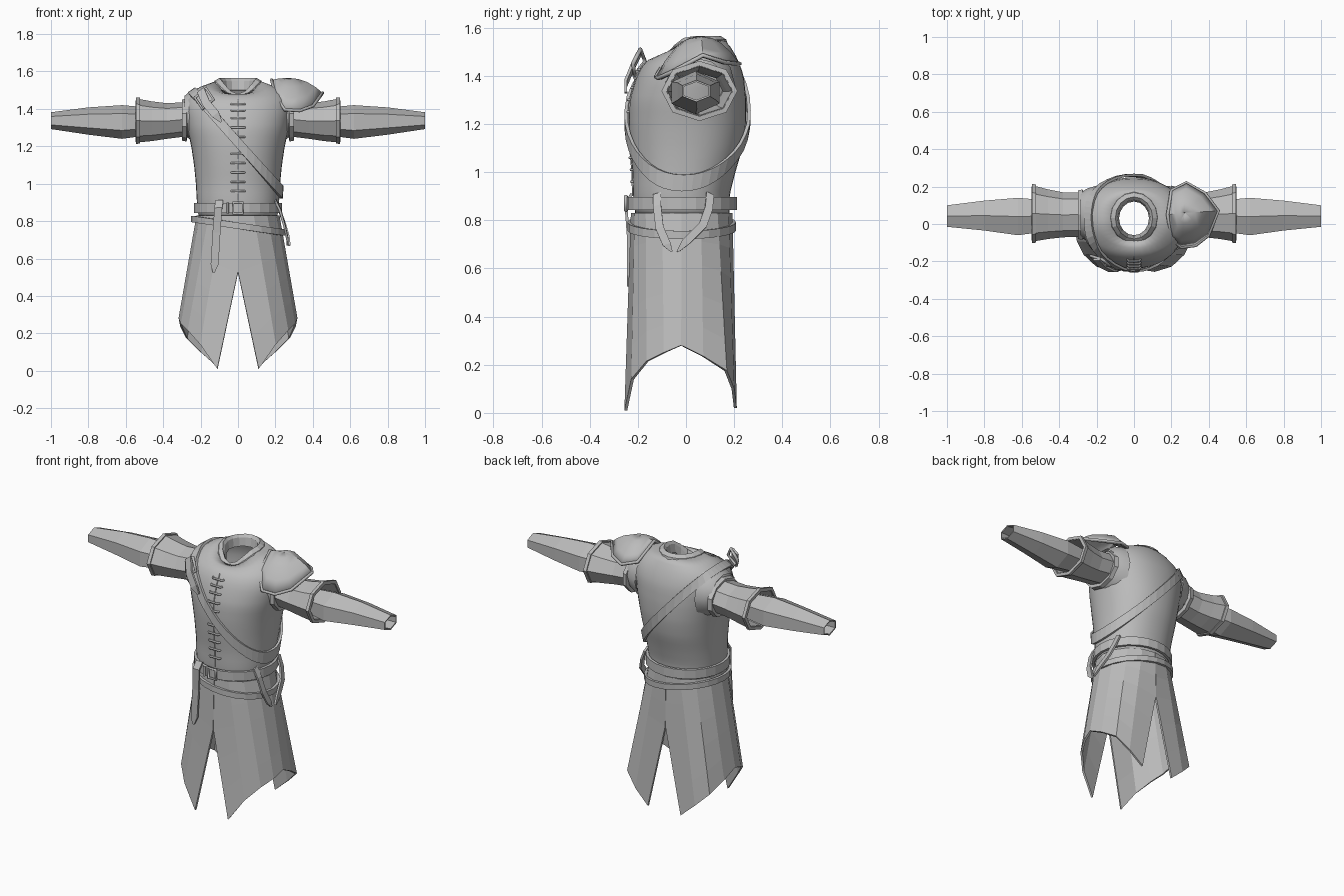
import bpy, math
from mathutils import Vector

cube = bpy.data.objects.get("Cube")
if cube:
    bpy.data.objects.remove(cube)

mat = bpy.data.materials.new("plain grey")
mat.use_nodes = True
GREY = (0.5, 0.5, 0.5, 1)
mat.diffuse_color = GREY
mat.node_tree.nodes["Principled BSDF"].inputs["Base Color"].default_value = GREY


def build(name, verts, faces, thick=0.0, smooth=None, offset=-1):
    me = bpy.data.meshes.new(name)
    me.from_pydata([tuple(v) for v in verts], [], faces)
    me.materials.append(mat)
    ob = bpy.data.objects.new(name, me)
    bpy.context.collection.objects.link(ob)
    bpy.ops.object.select_all(action='DESELECT')
    bpy.context.view_layer.objects.active = ob
    ob.select_set(True)
    bpy.ops.object.mode_set(mode='EDIT')
    bpy.ops.mesh.select_all(action='SELECT')
    bpy.ops.mesh.normals_make_consistent(inside=False)
    bpy.ops.object.mode_set(mode='OBJECT')
    if smooth:
        bpy.ops.object.shade_smooth_by_angle(angle=math.radians(smooth))
    if thick:
        mod = ob.modifiers.new("thickness", 'SOLIDIFY')
        mod.thickness, mod.offset = thick, offset
    return ob


def grid(name, rows, closed=True, **kw):
    """Skin a list of equally long rows of points."""
    n = len(rows[0])
    faces = [(r * n + i, r * n + (i + 1) % n, (r + 1) * n + (i + 1) % n, (r + 1) * n + i)
             for r in range(len(rows) - 1) for i in range(n if closed else n - 1)]
    return build(name, [p for row in rows for p in row], faces, **kw)


def ribbon(name, pts, side, width, thick=0.012):
    """Flat strap along a path, narrowing to a blunt tip."""
    side = Vector(side).normalized() * width / 2
    rows = []
    for i, p in enumerate(pts):
        k = 0.25 if i == len(pts) - 1 else 1
        rows.append([Vector(p) - side * k, Vector(p) + side * k])
    return grid(name, rows, closed=False, thick=thick, offset=0)


def tube(name, pts, radius, cyclic=False):
    cu = bpy.data.curves.new(name, 'CURVE')
    cu.dimensions = '3D'
    cu.bevel_depth, cu.bevel_resolution, cu.use_fill_caps = radius, 1, True
    sp = cu.splines.new('POLY')
    sp.points.add(len(pts) - 1)
    for q, p in zip(sp.points, pts):
        q.co = (*p, 1)
    sp.use_cyclic_u = cyclic
    cu.materials.append(mat)
    ob = bpy.data.objects.new(name, cu)
    bpy.context.collection.objects.link(ob)
    return ob


# Torso: height, half width, front y, back y, front drop
LEVELS = [(0.82, .21, -.21, .18, 0), (0.9, .22, -.22, .18, 0), (1.0, .225, -.222, .205, 0),
          (1.1, .235, -.232, .235, 0), (1.2, .25, -.238, .25, 0), (1.3, .272, -.235, .25, 0),
          (1.4, .287, -.205, .24, 0), (1.47, .27, -.17, .215, .01), (1.52, .2, -.125, .185, .04),
          (1.55, .115, -.09, .16, .075)]


def spow(v, e):
    return math.copysign(abs(v) ** e, v)


def torso_point(a, t, off=0.0):
    for lo, hi in zip(LEVELS, LEVELS[1:]):
        if t <= hi[0]:
            break
    k = (t - lo[0]) / (hi[0] - lo[0])
    rx, yf, yb, drop = (p + (q - p) * k for p, q in zip(lo[1:], hi[1:]))
    s = spow(math.sin(a), 0.92)
    y = (yf + yb) / 2 + ((yb - yf) / 2 + off) * s
    return Vector(((rx + off) * spow(math.cos(a), 0.92), y, t - drop * max(0, -s) ** 2))


def angles(n):
    return [2 * math.pi * i / n for i in range(n)]


def on_plane(a, base, slope, off):
    """Torso point where the plane z = base + slope * x meets the body."""
    lo, hi = LEVELS[0][0], LEVELS[-1][0]
    for _ in range(30):
        mid = (lo + hi) / 2
        p = torso_point(a, mid, off)
        if p.z < base + slope * p.x:
            lo = mid
        else:
            hi = mid
    return torso_point(a, lo, off)


heights = [0.82 + 0.73 * i / 22 for i in range(23)]
grid("torso", [[torso_point(a, t) for a in angles(40)] for t in heights], thick=0.01, smooth=50)

# Collar with a pointed front opening
collar = []
for rx, y0, y1, z, drop in [(.135, -.105, .175, 1.525, .075), (.125, -.1, .168, 1.55, .085),
                            (.1, -.08, .145, 1.565, .085), (.088, -.07, .13, 1.55, .1),
                            (.08, -.06, .12, 1.5, .1)]:
    collar.append([((rx * math.cos(a)), (y0 + y1) / 2 + (y1 - y0) / 2 * math.sin(a),
                    z - drop * max(0, -math.sin(a)) ** 2.5) for a in angles(16)])
grid("collar", collar, thick=0.008)

# Diagonal strap around the chest, with buckle and loose end
grid("chest_strap", [[on_plane(a, 1.22 + d, -1.13, .012) for a in angles(40)]
                     for d in (-.036, .036)], thick=0.014, offset=0)
ribbon("chest_strap_end", [(-.2, -.19, 1.5), (-.17, -.225, 1.43), (-.12, -.25, 1.37), (-.09, -.25, 1.33)],
       (1, 0, .8), .045)
tube("chest_buckle", [(-.23, -.17, 1.46), (-.17, -.19, 1.51), (-.13, -.22, 1.45), (-.19, -.215, 1.4)],
     .009, True)

# Front seam and lacing
front = -math.pi / 2
tube("front_seam", [torso_point(front, 0.9 + 0.056 * i, .001) for i in range(11)], .004)
for i, z in enumerate((1.425, 1.39, 1.35, 1.3, 1.25, 1.16, 1.11, 1.06, 1.01, .96)):
    y = torso_point(front, z).y - .006
    tube(f"lace_{i}", [(-.036, y + .012, z), (-.03, y, z), (.03, y, z), (.036, y + .012, z)], .006)

# Waist belts
def belt(name, rx, ry, z, slope, h):
    rows = [[(rx * math.cos(a), -.018 + ry * math.sin(a), z + d + slope * rx * math.cos(a))
             for a in angles(24)] for d in (-h / 2, h / 2)]
    grid(name, rows, thick=0.016, offset=0)


belt("upper_belt", .228, .222, .87, 0, .055)
belt("lower_belt", .242, .218, .775, -.15, .034)
tube("belt_buckle", [(x, -.25, z) for x, z in ((-.025, .84), (.025, .84), (.025, .9), (-.025, .9))], .008, True)
tube("belt_loop", [(x, -.247, z) for x, z in ((-.055, .84), (-.055, .9))], .007)
ribbon("front_hanging_strap", [(-.1, -.225, .91), (-.105, -.25, .87), (-.115, -.24, .74),
                               (-.125, -.24, .57), (-.13, -.24, .525)], (1, 0, 0), .042)
ribbon("side_strap_front", [(.2, -.12, .91), (.225, -.12, .86), (.25, -.11, .77),
                            (.265, -.08, .7), (.265, -.06, .67)], (0, 1, .3), .034)
ribbon("side_strap_back", [(.2, .1, .91), (.225, .095, .85), (.25, .07, .78),
                           (.27, .0, .71), (.275, -.035, .67)], (0, 1, -.5), .034)

# Skirt halves, split at front and back: hem points from front slit to back slit
HEM = [(.11, -.25, .01), (.2, -.222, .14), (.265, -.16, .215), (.3, -.09, .25), (.312, -.02, .28),
       (.303, .07, .235), (.275, .165, .175), (.2, .195, .1), (.11, .205, .02)]
for sgn, label in ((1, "left"), (-1, "right")):
    rows = []
    for s in (0, .2, .37, .58, .8, 1):
        row = []
        for i, h in enumerate(HEM):
            a = -math.pi / 2 + math.pi * i / (len(HEM) - 1)
            top = Vector((.216 * math.cos(a), -.018 + .205 * math.sin(a), .83))
            p = top.lerp(Vector(h), s)
            edge = i in (0, len(HEM) - 1)
            if edge:
                p.x = max(0, (s - .37) / .63) * h[0]
            p.x *= sgn
            row.append(p)
        rows.append(row)
    grid(f"{label}_skirt", rows, closed=False, thick=0.012, offset=0)


# Arms: x, y range, z range of each ring
def arm_part(name, rings, n, sgn, **kw):
    rows = []
    for x, y0, y1, z0, z1 in rings:
        rows.append([(sgn * x, (y0 + y1) / 2 + (y1 - y0) / 2 * math.sin(a) / math.cos(math.pi / n),
                      (z0 + z1) / 2 + (z1 - z0) / 2 * math.cos(a)) for a in angles(n)])
    return grid(name, rows, **kw)


for sgn, label in ((1, "left"), (-1, "right")):
    arm_part(f"{label}_forearm", [(.4, -.03, .12, 1.27, 1.4), (.62, -.06, .14, 1.24, 1.42),
                                  (.8, -.035, .125, 1.262, 1.408), (1.0, -.015, .1, 1.292, 1.382)],
             6, sgn, thick=0.008)
    arm_part(f"{label}_sleeve", [(.2, -.07, .17, 1.25, 1.46), (.3, -.06, .16, 1.25, 1.435),
                                 (.38, -.062, .16, 1.24, 1.43), (.46, -.07, .175, 1.228, 1.44),
                                 (.54, -.082, .195, 1.22, 1.455)], 8, sgn, thick=0.016)
    arm_part(f"{label}_cuff_trim", [(.525, -.088, .2, 1.215, 1.46), (.545, -.09, .202, 1.212, 1.462)],
             8, sgn, thick=0.02)
    arm_part(f"{label}_armhole_trim", [(.275, -.085, .185, 1.225, 1.455), (.3, -.08, .18, 1.23, 1.45)],
             10, sgn, thick=0.03)
    arm_part(f"{label}_shoulder", [(.2, -.1, .2, 1.2, 1.515), (.25, -.085, .185, 1.23, 1.5),
                                   (.285, -.07, .165, 1.26, 1.47)], 12, sgn, smooth=50)

# Shoulder guard on the left side
RIM = [(.2, .18, 1.47), (.28, .222, 1.45), (.38, .165, 1.455), (.452, .07, 1.485), (.4, -.06, 1.415),
       (.33, -.115, 1.39), (.25, -.125, 1.395), (.2, -.08, 1.47), (.18, .05, 1.555)]
crown = Vector((.27, .06, 1.565))
guard = []
for s in (.02, .3, .55, .8, 1):
    guard.append([(*crown.lerp(Vector(r), s).xy, crown.z + (r[2] - crown.z) * s ** 2.2) for r in RIM])
grid("shoulder_guard", guard, thick=0.014, smooth=40)
tube("shoulder_guard_trim", RIM, .009, True)
